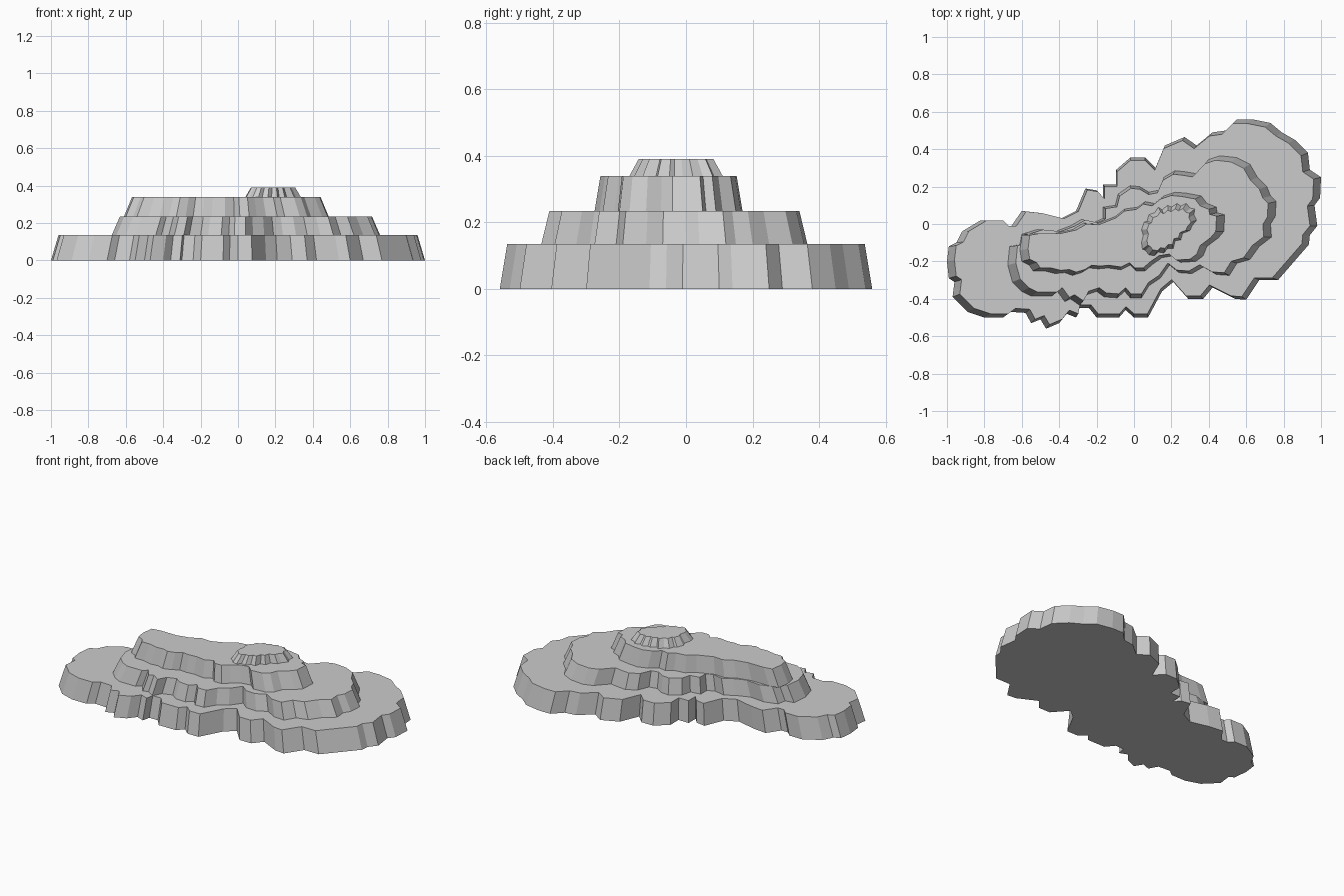
import bpy, bmesh


def make_tier(name, outline, z0, z1, taper):
    """Tapered slab: ragged outline at z0, scaled about its centre at z1."""
    xs, ys = outline[0::2], outline[1::2]
    cx, cy = (min(xs) + max(xs)) / 2, (min(ys) + max(ys)) / 2
    bm = bmesh.new()
    low = [bm.verts.new((x, y, z0)) for x, y in zip(xs, ys)]
    top = [bm.verts.new((cx + (x - cx) * taper, cy + (y - cy) * taper, z1))
           for x, y in zip(xs, ys)]
    bm.faces.new(low)
    bm.faces.new(top)
    for i in range(len(low)):
        j = (i + 1) % len(low)
        bm.faces.new((low[i], low[j], top[j], top[i]))
    bmesh.ops.recalc_face_normals(bm, faces=bm.faces)
    mesh = bpy.data.meshes.new(name)
    bm.to_mesh(mesh)
    bm.free()
    bpy.context.collection.objects.link(bpy.data.objects.new(name, mesh))


# Outlines as x, y pairs, clockwise from the left end
base = [-1, -.2, -.99, -.12, -.95, -.1, -.92, -.04, -.87, -.01, -.82, .02, -.73, .02,
        -.7, -.01, -.655, -.01, -.6, .07, -.51, .06, -.39, .03, -.31, .07, -.26, .19,
        -.2, .18, -.165, .14, -.165, .21, -.095, .21, -.095, .29, -.02, .355, .06, .355,
        .115, .3, .165, .42, .27, .465, .335, .42, .42, .49, .49, .5, .55, .56,
        .63, .56, .73, .54, .79, .49, .86, .45, .93, .38, .94, .29, .97, .27,
        1, .25, .995, .14, .965, .1, .98, -.01, .94, -.06, .935, -.11, .77, -.3,
        .67, -.3, .6, -.405, .54, -.4, .42, -.34, .37, -.4, .29, -.4, .21, -.31,
        .15, -.36, .075, -.5, 0, -.5, -.045, -.46, -.08, -.5, -.2, -.5, -.24, -.45,
        -.3, -.45, -.31, -.5, -.36, -.48, -.4, -.53, -.47, -.56, -.5, -.51, -.55, -.53]
base += [-.58, -.475, -.66, -.47, -.7, -.5, -.8, -.5, -.89, -.47, -.97, -.39,
         -.96, -.31, -.99, -.29]

lower = [-.675, -.22, -.665, -.12, -.61, -.11, -.6, -.055, -.52, -.03, -.42, -.04,
         -.34, -.01, -.28, .025, -.21, .01, -.165, .03, -.165, .09, -.1, .1,
         -.085, .16, -.02, .205, .03, .2, .08, .17, .13, .18, .16, .25, .22, .285,
         .27, .28, .33, .27, .4, .345, .46, .365, .55, .355, .62, .32, .66, .25,
         .71, .2, .73, .15, .76, .12, .755, .04, .73, 0, .735, -.07, .67, -.12,
         .62, -.19, .55, -.21, .51, -.275, .44, -.27, .37, -.23, .31, -.265,
         .24, -.26, .19, -.22, .14, -.29, .08, -.33, .04, -.395, -.02, -.395,
         -.05, -.36, -.09, -.395, -.16, -.39, -.2, -.36, -.26, -.38, -.29, -.435,
         -.34, -.4, -.37, -.415, -.41, -.36, -.44, -.385, -.55, -.385, -.6, -.36,
         -.65, -.31]

upper = [-.61, -.14, -.6, -.06, -.54, -.05, -.42, -.05, -.33, -.03, -.27, .005,
         -.2, 0, -.15, .02, -.1, .04, -.05, .08, .02, .09, .06, .12, .11, .11,
         .16, .15, .22, .17, .28, .165, .36, .15, .39, .11, .44, .09, .445, .06,
         .485, .05, .48, -.04, .45, -.075, .39, -.12, .37, -.17, .33, -.2,
         .25, -.205, .21, -.17, .15, -.18, .1, -.215, .06, -.25, .01, -.25,
         -.02, -.22, -.07, -.245, -.14, -.235, -.19, -.24, -.24, -.235, -.28, -.26,
         -.33, -.275, -.37, -.26, -.42, -.265, -.48, -.25, -.54, -.25, -.56, -.22,
         -.6, -.2]

summit = [.04, -.1, .05, -.06, .04, -.03, .055, .01, .07, .015, .08, .05, .11, .06,
          .13, .09, .15, .075, .18, .1, .2, .09, .23, .11, .25, .095, .28, .11,
          .3, .085, .325, .08, .32, .05, .335, .02, .31, -.01, .3, -.035, .26, -.05,
          .25, -.085, .22, -.09, .21, -.13, .18, -.13, .16, -.155, .13, -.15,
          .11, -.17, .08, -.165, .06, -.14, .045, -.135]

make_tier("base_terrace", base, 0, .135, .96)
make_tier("lower_terrace", lower, .135, .234, .94)
make_tier("upper_terrace", upper, .234, .34, .92)
make_tier("summit_terrace", summit, .34, .391, .8)
